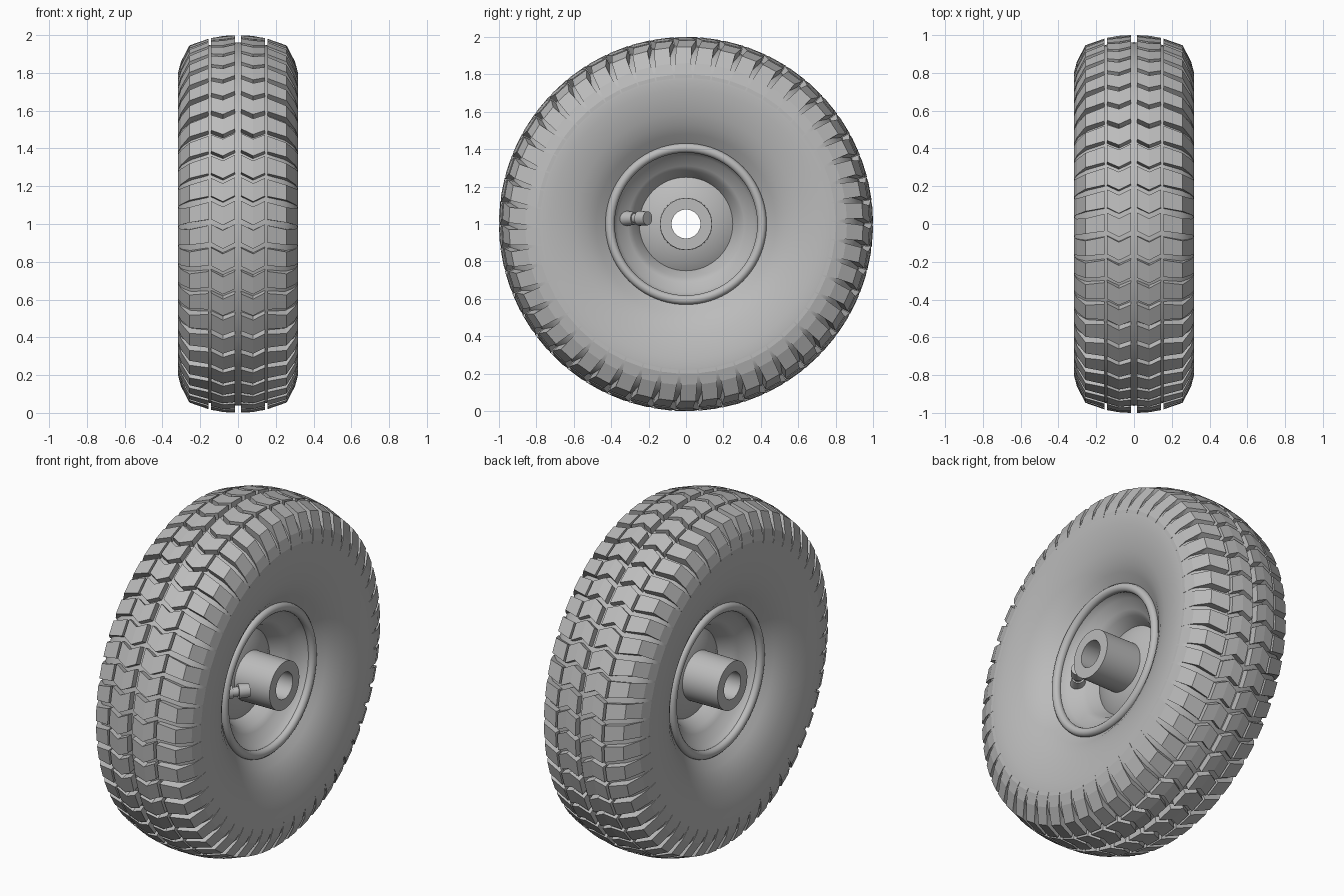
import bpy, bmesh, math
from mathutils import Vector

cube = bpy.data.objects.get("Cube")
if cube:
    bpy.data.objects.remove(cube)

grey = bpy.data.materials.new("plain grey")
grey.use_nodes = True
colour = (0.5, 0.5, 0.5, 1)
grey.diffuse_color = colour
grey.node_tree.nodes["Principled BSDF"].inputs["Base Color"].default_value = colour

PITCHES = 50
AXLE = 1.0


def finish(name, bm, angle=None):
    """Turn a bmesh into a named object, optionally smooth."""
    bmesh.ops.recalc_face_normals(bm, faces=bm.faces)
    mesh = bpy.data.meshes.new(name)
    bm.to_mesh(mesh)
    bm.free()
    mesh.materials.append(grey)
    ob = bpy.data.objects.new(name, mesh)
    bpy.context.collection.objects.link(ob)
    if angle:
        bpy.ops.object.select_all(action='DESELECT')
        ob.select_set(True)
        bpy.context.view_layer.objects.active = ob
        bpy.ops.object.shade_smooth_by_angle(angle=math.radians(angle))
    return ob


def on_wheel(x, r, a):
    """Point at width x, radius r, angle a; angle zero faces the front."""
    return Vector((x, -r * math.cos(a), AXLE + r * math.sin(a)))


def lathe(name, profile, steps=100, angle=35):
    """Spin a closed (x, radius) profile about the axle."""
    bm = bmesh.new()
    rings = [[bm.verts.new(on_wheel(x, r, math.tau * i / steps)) for x, r in profile]
             for i in range(steps)]
    n = len(profile)
    for i in range(steps):
        a, b = rings[i], rings[(i + 1) % steps]
        for j in range(n):
            k = (j + 1) % n
            bm.faces.new((a[j], a[k], b[k], b[j]))
    return finish(name, bm, angle)


def mirrored(half):
    return half + [(-x, r) for x, r in reversed(half) if x > 0]


def tread_row(name, stations):
    """Blocks lofted over stations of (x, radius, depth, angle shift, half angle)."""
    bm = bmesh.new()
    for side in (1, -1):
        for i in range(PITCHES):
            mid = math.tau * (i + 0.5) / PITCHES
            loops = []
            for x, r, depth, shift, half in stations:
                lo, hi = mid + shift - half, mid + shift + half
                corners = ((r, lo), (r, hi), (r - depth, hi), (r - depth, lo))
                loops.append([bm.verts.new(on_wheel(side * x, *c)) for c in corners])
            for a, b in zip(loops, loops[1:]):
                for j in range(4):
                    k = (j + 1) % 4
                    bm.faces.new((a[j], a[k], b[k], b[j]))
            bm.faces.new(loops[0])
            bm.faces.new(loops[-1])
    return finish(name, bm)


# Tyre body: crown, shoulders and dished sidewalls
lathe("tyre_body", mirrored([
    (0, .962), (.15, .948), (.245, .905), (.295, .855), (.314, .81), (.317, .77),
    (.314, .72), (.304, .66), (.286, .59), (.262, .53), (.232, .48), (.2, .44),
    (.18, .41), (.1, .43), (0, .43)]))

# Chevron blocks beside the centre groove, and tapering shoulder blocks
tread_row("centre_tread", [
    (.016, 1.0, .05, .012, .049), (.08, .996, .05, -.02, .049),
    (.143, .985, .05, .012, .049)])
tread_row("shoulder_tread", [
    (.157, .981, .05, .008, .047), (.257, .946, .06, -.012, .043),
    (.302, .86, .03, -.018, .05), (.318, .80, .02, -.018, .058)])

# Rim dish with the hub tube and bore
lathe("rim_and_hub", mirrored([
    (.3, .077), (.3, .138), (.075, .14), (.06, .2), (.03, .25), (.095, .285),
    (.12, .31), (.15, .365), (.19, .385), (.19, .42), (.1, .425)]), 64)

# Rolled rim lips
for label, side in (("left", 1), ("right", -1)):
    lip = [(side * (.195 + .025 * math.cos(math.tau * i / 12)),
            .406 + .025 * math.sin(math.tau * i / 12)) for i in range(12)]
    lathe(label + "_rim_lip", lip, 80, 60)


def rod(name, start, end, r1, r2):
    """Capped round bar between two points."""
    a, b = Vector(start), Vector(end)
    bm = bmesh.new()
    bmesh.ops.create_cone(bm, cap_ends=True, segments=20, radius1=r1, radius2=r2,
                          depth=(b - a).length)
    turn = (b - a).to_track_quat('Z', 'Y').to_matrix()
    bmesh.ops.rotate(bm, matrix=turn, verts=bm.verts)
    bmesh.ops.translate(bm, vec=(a + b) / 2, verts=bm.verts)
    return finish(name, bm, 40)


# Inflation valve leaning out of the rim
rod("valve_base", (.11, -.33, 1.03), (.155, -.275, 1.03), .042, .034)
rod("valve_stem", (.14, -.295, 1.03), (.19, -.235, 1.03), .026, .026)
rod("valve_cap", (.175, -.25, 1.03), (.215, -.205, 1.03), .04, .037)
